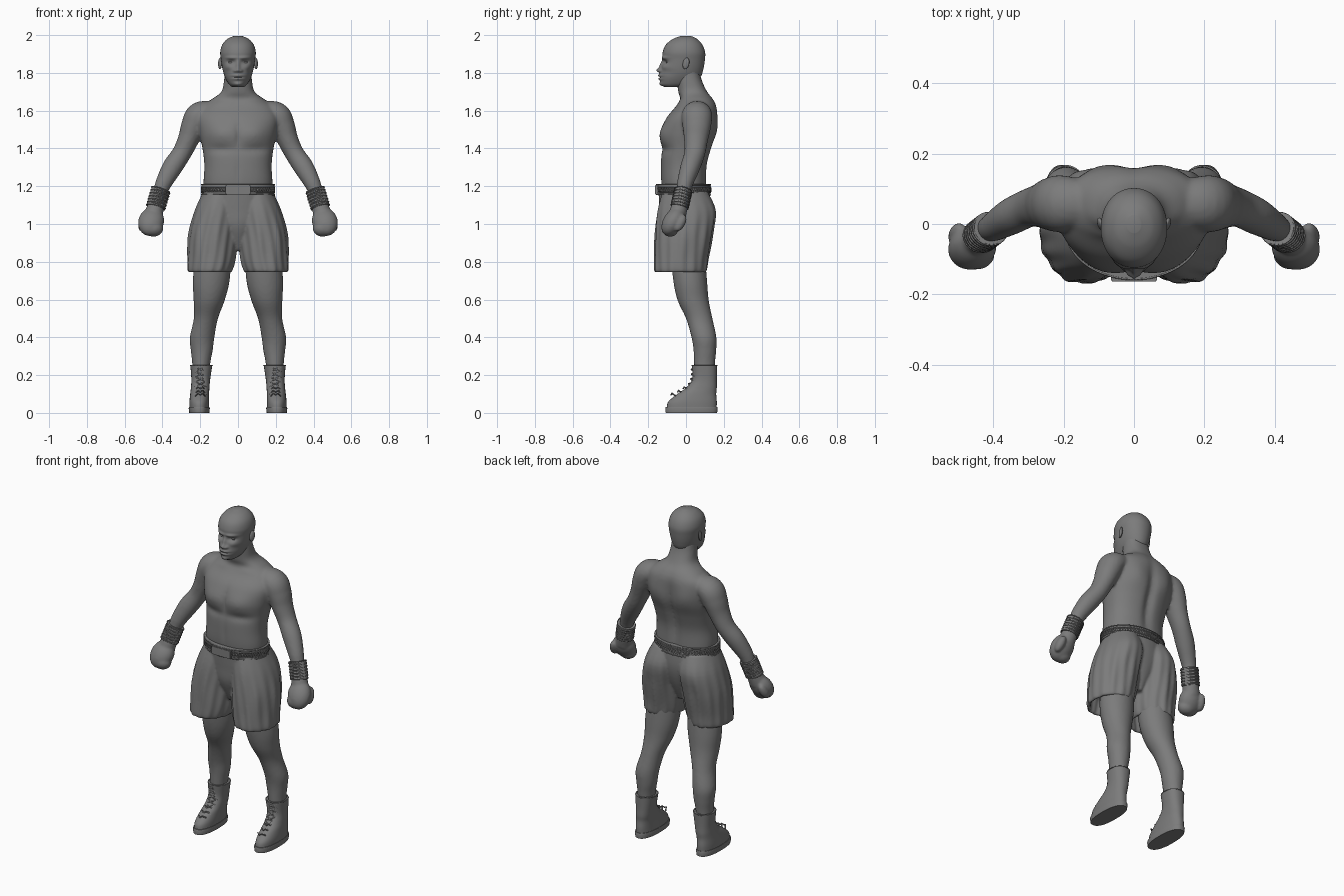
import bpy, bmesh, math
from mathutils import Vector, Matrix

cube = bpy.data.objects.get("Cube")
if cube:
    bpy.data.objects.remove(cube)

grey = bpy.data.materials.new("clay grey")
grey.use_nodes = True
grey.diffuse_color = (0.2, 0.2, 0.2, 1)
bsdf = grey.node_tree.nodes["Principled BSDF"]
bsdf.inputs["Base Color"].default_value = grey.diffuse_color
bsdf.inputs["Roughness"].default_value = 0.7
TAU = math.tau


def smooth_rows(rows, n):
    """Catmull-Rom interpolation of (x, y, z, rx, ry) rows."""
    out = []
    for i in range(len(rows) - 1):
        quad = [rows[max(i - 1, 0)], rows[i], rows[i + 1], rows[min(i + 2, len(rows) - 1)]]
        for k in range(n):
            t = k / n
            out.append([b + 0.5 * t * (c - a + t * (2*a - 5*b + 4*c - d + t * (3*(b - c) + d - a)))
                        for a, b, c, d in zip(*quad)])
    return out + [list(rows[-1])]


def loft(bm, rows, sides=48, n=6, power=2.0, tilt=False, flute=0, mirror=False):
    """Skin closed rings; tilt turns each ring square to the path."""
    path = smooth_rows(rows, n)
    for s in ((1, -1) if mirror else (1,)):
        rings = []
        for i, (x, y, z, rx, ry) in enumerate(path):
            u, v = Vector((1, 0, 0)), Vector((0, 1, 0))
            if tilt:
                t = Vector(path[min(i + 1, len(path) - 1)][:3]) - Vector(path[max(i - 1, 0)][:3])
                t.normalize()
                v = (v - t * v.dot(t)).normalized()
                u = t.cross(v)
            ring = []
            for k in range(sides):
                a = TAU * k / sides
                c, d = math.cos(a), math.sin(a)
                r = (abs(c) ** power + abs(d) ** power) ** (-1 / power)
                fade = max(0, min(1, (1.15 - z) * 5))
                r *= 1 + flute * fade * (math.sin(15*a + 9*z) + 0.7 * math.sin(7*a - 12*z))
                p = Vector((x, y, z)) + u * rx * r * c + v * ry * r * d
                ring.append(bm.verts.new((s * p.x, p.y, p.z)))
            rings.append(ring)
        for r0, r1 in zip(rings, rings[1:]):
            for k in range(sides):
                j = (k + 1) % sides
                bm.faces.new((r0[k], r0[j], r1[j], r1[k]))
        bm.faces.new(rings[0])
        bm.faces.new(rings[-1])


def blob(bm, centre, size, turn=(0, 0, 0)):
    """Mirrored pair of turned ellipsoids."""
    for s in (1, -1):
        m = Matrix.Translation(centre)
        for angle, axis in zip(turn, "XYZ"):
            m = m @ Matrix.Rotation(angle, 4, axis)
        bmesh.ops.create_uvsphere(bm, u_segments=28, v_segments=16, radius=1,
                                  matrix=Matrix.Scale(s, 4, (1, 0, 0)) @ m @ Matrix.Diagonal((*size, 1)))


def sculpt(bm, strokes):
    """Soft mirrored pushes along y: x, y, z, radii, amount."""
    for x, y, z, rx, ry, rz, push in strokes:
        for v in bm.verts:
            d = ((abs(v.co.x) - x) / rx) ** 2 + ((v.co.y - y) / ry) ** 2 + ((v.co.z - z) / rz) ** 2
            if d < 9:
                v.co.y += push * math.exp(-d)


def finish(name, bm, voxel=0, angle=0.7):
    """Make the object; a voxel size melts overlapping solids together."""
    bmesh.ops.recalc_face_normals(bm, faces=bm.faces[:])
    mesh = bpy.data.meshes.new(name)
    bm.to_mesh(mesh)
    bm.free()
    mesh.materials.append(grey)
    ob = bpy.data.objects.new(name, mesh)
    bpy.context.collection.objects.link(ob)
    if voxel:
        rem = ob.modifiers.new("blend", "REMESH")
        rem.mode, rem.voxel_size, rem.use_smooth_shade = "VOXEL", voxel, True
        rel = ob.modifiers.new("relax", "SMOOTH")
        rel.factor, rel.iterations = 0.5, 3
    else:
        bpy.ops.object.select_all(action="DESELECT")
        ob.select_set(True)
        bpy.context.view_layer.objects.active = ob
        bpy.ops.object.shade_smooth_by_angle(angle=angle)


def cords(name, paths, r, closed=False):
    """Round cords swept along several point paths."""
    bm = bmesh.new()
    for pts in paths:
        pts, rings = [Vector(p) for p in pts], []
        for i, p in enumerate(pts):
            after = pts[(i + 1) % len(pts)] if closed else pts[min(i + 1, len(pts) - 1)]
            before = pts[i - 1] if closed else pts[max(i - 1, 0)]
            t = (after - before).normalized()
            u = t.cross(Vector((0.1, 0.3, 1))).normalized()
            v = t.cross(u)
            rings.append([bm.verts.new(p + r * (u * math.cos(TAU * k / 5) + v * math.sin(TAU * k / 5)))
                          for k in range(5)])
        for r0, r1 in zip(rings, rings[1:] + (rings[:1] if closed else [])):
            for k in range(5):
                bm.faces.new((r0[k], r0[(k + 1) % 5], r1[(k + 1) % 5], r1[k]))
    finish(name, bm, angle=1.3)


# Bare body: torso and neck, with chest and back modelling
skin = bmesh.new()
loft(skin, [(0, 0, 1.12, .17, .11), (0, -.01, 1.21, .182, .12), (0, -.01, 1.31, .178, .123),
            (0, .003, 1.40, .188, .133), (0, .015, 1.48, .205, .145), (0, .03, 1.56, .215, .134),
            (0, .053, 1.62, .19, .109), (0, .057, 1.66, .14, .088), (0, .036, 1.70, .088, .077),
            (0, .018, 1.76, .074, .066), (0, .01, 1.82, .07, .06)], sides=72, power=2.3)
sculpt(skin, [(.09, -.13, 1.48, .08, .07, .055, -.015), (.10, -.13, 1.395, .09, .07, .02, .011),
              (0, -.14, 1.47, .014, .07, .08, .01), (0, .15, 1.38, .028, .07, .2, -.022),
              (.10, .16, 1.53, .06, .06, .07, .012), (0, -.13, 1.28, .01, .06, .07, .005),
              (.10, -.06, 1.645, .06, .04, .012, -.01)])

# Arms and legs
loft(skin, [(.11, .06, 1.60, .05, .06), (.20, .058, 1.578, .07, .08), (.235, .057, 1.52, .066, .076),
            (.262, .053, 1.45, .056, .064), (.298, .046, 1.375, .051, .055), (.348, .022, 1.30, .053, .052),
            (.392, -.004, 1.22, .044, .043), (.411, -.015, 1.17, .038, .037), (.438, -.036, 1.08, .036, .035)],
     sides=32, tilt=True, mirror=True)
loft(skin, [(.12, 0, .95, .09, .09), (.14, .02, .72, .098, .09), (.152, .037, .60, .083, .083),
            (.17, .07, .50, .064, .07), (.19, .095, .40, .065, .066), (.192, .10, .33, .058, .06),
            (.195, .098, .25, .047, .055), (.20, .10, .10, .042, .05)], sides=32, mirror=True)
finish("body", skin, 0.009)

# Head with sculpted face, eyes and ears
head = bmesh.new()
loft(head, [(0, -.065, 1.725, .03, .045), (0, -.045, 1.742, .05, .087), (0, -.03, 1.78, .07, .108),
            (0, -.02, 1.82, .082, .112), (0, -.012, 1.87, .09, .112), (0, -.011, 1.91, .094, .112),
            (0, -.01, 1.95, .083, .096), (0, -.005, 1.98, .056, .063), (0, 0, 1.996, .02, .025)],
     sides=128, n=10, power=2.1)
sculpt(head, [(.036, -.11, 1.857, .022, .06, .011, .014), (.036, -.12, 1.88, .034, .05, .008, -.009),
              (0, -.13, 1.84, .010, .06, .024, -.011), (0, -.13, 1.814, .013, .06, .013, -.02),
              (.017, -.13, 1.811, .009, .06, .008, -.011), (0, -.13, 1.786, .028, .06, .008, -.010),
              (0, -.13, 1.768, .026, .06, .007, -.010), (0, -.14, 1.777, .026, .06, .003, .007),
              (0, -.13, 1.738, .025, .06, .012, -.01), (.05, -.1, 1.83, .02, .05, .014, -.006),
              (.06, -.07, 1.80, .02, .05, .02, .006)])
blob(head, (.036, -.098, 1.856), (.015, .009, .007))
blob(head, (.095, .0, 1.85), (.009, .018, .031), (-.2, 0, -.35))
finish("head", head, angle=1.2)

# Boxing shorts: hips plus two hollow fluted legs
shorts = bmesh.new()
loft(shorts, [(0, -.012, 1.19, .183, .135), (0, -.005, 1.08, .2, .135), (0, -.01, .98, .13, .12),
              (0, -.01, .86, .03, .07)])
loft(shorts, [(.095, -.005, 1.17, .09, .12), (.112, .004, 1.07, .118, .154), (.13, -.01, .95, .13, .153),
              (.139, -.025, .82, .127, .143), (.148, -.03, .752, .117, .138), (.148, -.03, .752, .099, .12),
              (.141, -.02, .84, .103, .12), (.135, -.015, .89, .05, .06)],
     sides=96, n=5, flute=0.022, mirror=True)
finish("shorts", shorts, 0.007)


# Waistband with rims, woven cord and front plate
def around(wave, z):
    pts = []
    for k in range(144):
        a = TAU * k / 144
        pts.append((.194 * math.cos(a), -.013 + .144 * math.sin(a), z + wave * math.sin(36 * a)))
    return pts


band = bmesh.new()
loft(band, [(0, -.013, 1.153, .194, .144), (0, -.013, 1.21, .192, .142)], sides=96, n=1)
finish("waistband", band)
cords("waistband_cords", [around(0, 1.155), around(0, 1.208), around(.011, 1.182),
                          around(-.011, 1.182), around(0, 1.168), around(0, 1.196)], .003, True)
plate = bmesh.new()
bmesh.ops.create_cube(plate, size=1, matrix=Matrix.Translation((0, -.154, 1.181)) @ Matrix.Diagonal((.13, .02, .052, 1)))
bmesh.ops.bevel(plate, geom=plate.edges[:], offset=.003, segments=2, affect="EDGES")
finish("waistband_plate", plate)

# Gloves: fist, thumb and cuff
glove = bmesh.new()
blob(glove, (.460, -.068, 1.012), (.068, .053, .083), (-.55, -.25, 0))
blob(glove, (.448, -.085, .975), (.052, .045, .042), (-.3, 0, 0))
blob(glove, (.503, -.03, 1.005), (.024, .026, .05), (-.5, -.2, 0))
loft(glove, [(.434, -.033, 1.095, .044, .044), (.45, -.048, 1.04, .05, .046)], tilt=True, mirror=True)
finish("gloves", glove, 0.007)

# Wrist wraps with crossing bindings
top, low = Vector((.408, -.013, 1.182)), Vector((.436, -.035, 1.088))
wrap = bmesh.new()
loft(wrap, [(*top, .050, .046), (*low, .051, .047)], n=1, tilt=True, mirror=True)
finish("wrist_wraps", wrap)
axis = (low - top).normalized()
side_u = axis.cross(Vector((0, 1, 0))).normalized()
side_v = axis.cross(side_u)
bindings = []
for s in (1, -1):
    for spin in (1, -1):
        pts = []
        for k in range(145):
            a = spin * TAU * k / 24
            p = top.lerp(low, k / 144) + .051 * side_u * math.cos(a) + .047 * side_v * math.sin(a)
            pts.append((s * p.x, p.y, p.z))
        bindings.append(pts)
cords("wrap_bindings", bindings, .003)

# Boots: upper, cuff and sole
boot = bmesh.new()
loft(boot, [(.205, .03, .025, .052, .132), (.205, .035, .06, .052, .128), (.203, .057, .10, .05, .103),
            (.20, .083, .135, .049, .08), (.197, .098, .18, .05, .065), (.194, .098, .25, .058, .067)],
     power=2.3, mirror=True)
finish("boots", boot)
sole = bmesh.new()
loft(sole, [(.205, .029, 0, .053, .136), (.205, .029, .024, .056, .139), (.205, .029, .032, .054, .136)],
     n=1, power=2.4, mirror=True)
finish("boot_soles", sole)

# Boot cuffs, crossed laces and small bow loops
cuffs, laces = [], []
for s in (1, -1):
    cuffs.append([(s * (.194 + .058 * math.cos(TAU * k / 48)), .098 + .067 * math.sin(TAU * k / 48), .25)
                  for k in range(48)])
    levels = [(-.035, .098), (-.008, .118), (.01, .14), (.026, .163), (.033, .19), (.033, .215), (.031, .24)]
    for (y0, z0), (y1, z1) in zip(levels, levels[1:]):
        for d in (.03, -.03):
            laces.append([(s * (.198 + d), y0 + .014, z0), (s * .198, (y0 + y1) / 2 - .004, (z0 + z1) / 2 + .003),
                          (s * (.198 - d), y1 + .014, z1)])
    for y, z in ((-.075, .09), (-.04, .105), (-.01, .123)):
        laces.append([(s * .175, y + .02, z), (s * .185, y, z + .014), (s * .20, y - .004, z + .006),
                      (s * .212, y, z + .014), (s * .225, y + .02, z)])
cords("boot_cuffs", cuffs, .003, True)
cords("boot_laces", laces, .004)
